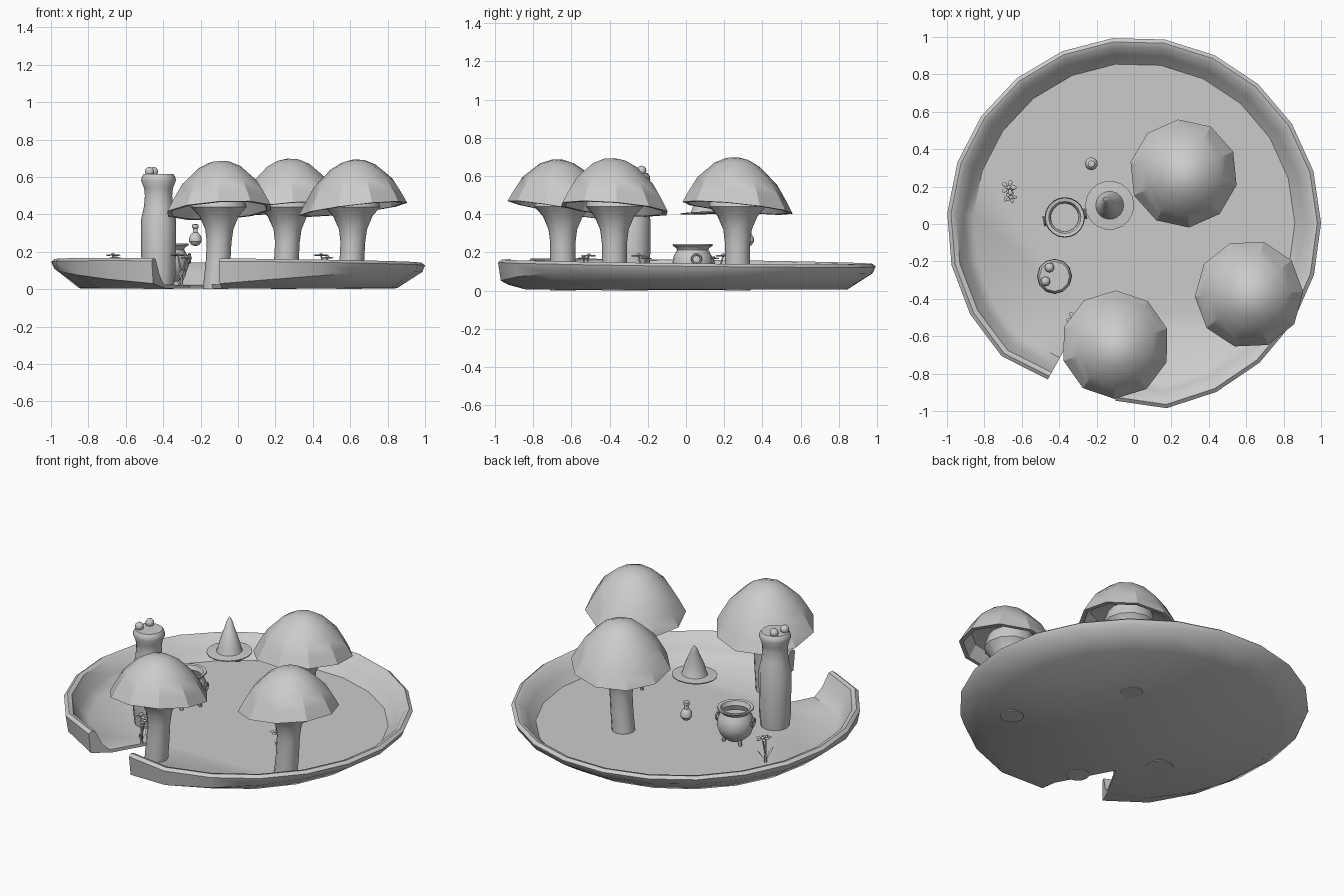
import bpy, bmesh
from math import cos, sin, pi, radians, atan2
from mathutils import Vector, Matrix

if "Cube" in bpy.data.objects:
    bpy.data.objects.remove(bpy.data.objects["Cube"])


def finish(name, bm, loc=(0, 0, 0), angle=35):
    bmesh.ops.remove_doubles(bm, verts=bm.verts, dist=0.0002)
    bmesh.ops.recalc_face_normals(bm, faces=bm.faces)
    me = bpy.data.meshes.new(name)
    bm.to_mesh(me)
    bm.free()
    ob = bpy.data.objects.new(name, me)
    bpy.context.collection.objects.link(ob)
    ob.location = loc
    bpy.ops.object.select_all(action='DESELECT')
    ob.select_set(True)
    bpy.context.view_layer.objects.active = ob
    bpy.ops.object.shade_smooth_by_angle(angle=radians(angle))
    return ob


def lathe(name, profile, loc, n=12, tilt=(0, 0), bend=None, turn=0.0, angle=35):
    """Spin (r, z) points; tilt shears z, bend(z) shifts rings sideways."""
    bm = bmesh.new()
    rings = []
    for r, z in profile:
        bx, by = bend(z) if bend else (0, 0)
        ring = []
        for i in range(n):
            a = 2 * pi * i / n + turn
            x, y = r * cos(a), r * sin(a)
            ring.append(bm.verts.new((x + bx, y + by, z + tilt[0] * x + tilt[1] * y)))
        rings.append(ring)
    for p, q in zip(rings, rings[1:]):
        for i in range(n):
            bm.faces.new((p[i], p[(i + 1) % n], q[(i + 1) % n], q[i]))
    bmesh.ops.dissolve_degenerate(bm, dist=0.0002, edges=bm.edges)
    return finish(name, bm, loc, angle)


def ball(bm, loc, scale, rot=0.0):
    m = Matrix.Translation(loc) @ Matrix.Rotation(rot, 4, 'Z') @ Matrix.Diagonal((*scale, 1))
    bmesh.ops.create_uvsphere(bm, u_segments=10, v_segments=6, radius=1, matrix=m)


def tube(bm, a, b, r1, r2):
    a, b = Vector(a), Vector(b)
    d = b - a
    m = Matrix.Translation((a + b) / 2) @ d.to_track_quat('Z', 'Y').to_matrix().to_4x4()
    bmesh.ops.create_cone(bm, cap_ends=True, segments=6, radius1=r1, radius2=r2,
                          depth=d.length, matrix=m)


# Leaf-pad dish with a wedge notch at the front
bm = bmesh.new()
apex = Vector((-0.26, -0.47))
cols, segs = [], 21
start, end = 264, 241 + 360
for i in range(segs + 1):
    a = radians(start + (end - start) * i / segs)
    near = min(i, segs - i) * (end - start) / segs
    k = min(near / 60, 1)
    rad = 0.95 + 0.05 * min(near / 16, 1)
    R = Vector((cos(a), sin(a))) * rad
    rim = 0.012 - 0.01 * R.x - 0.012 * R.y
    zb = 0.03 + 0.06 * k + rim * k
    section = [(0.86, 0.025), (0.91, 0.075), (0.955, 0.133 + rim), (0.98, 0.14 + rim),
               (1.0, 0.125 + rim), (0.985, zb), (0.85, 0.005)]
    cols.append([bm.verts.new((*apex, 0.022))]
                + [bm.verts.new((*(R * f), z)) for f, z in section]
                + [bm.verts.new((*apex, 0.003))])
for c, d in zip(cols, cols[1:]):
    for j in range(len(c) - 1):
        bm.faces.new((c[j], d[j], d[j + 1], c[j + 1]))
bm.faces.new(cols[0])
bm.faces.new(list(reversed(cols[-1])))
finish('leaf_pad', bm, angle=45)

# Three mushrooms: hollow ten-sided caps on flared stems
cap = [(0, .69), (.06, .68), (.12, .65), (.21, .565), (.255, .49), (.29, .425),
       (.265, .425), (.22, .5), (.12, .54), (0, .55)]
stem = [(0, 0), (.068, 0), (.066, .15), (.066, .25), (.075, .32), (.105, .39),
        (.15, .44), (.13, .52), (0, .54)]
for n, (x, y, tx, ty, dz) in enumerate([(-.1, -.645, .06, -.17, -.005),
                                        (.615, -.375, .12, -.08, .003),
                                        (.265, .27, .08, -.1, .008)]):
    lathe(f'mushroom_cap_{n + 1}', cap, (x, y, dz), 10, (tx, ty), turn=0.3 + n, angle=30)
    lathe(f'mushroom_stem_{n + 1}', stem, (x - .01, y, 0), 12,
          bend=lambda z: (.02 * sin(z * 5) - .01, 0))

# Waisted post with two small balls on top
lathe('post', [(0, 0), (.08, 0), (.09, .08), (.093, .2), (.094, .37), (.078, .44),
               (.073, .5), (.077, .54), (.093, .58), (.09, .6), (.08, .615), (0, .615)],
      (-.425, -.28, 0), 12)
bm = bmesh.new()
for x, y in [(-.452, -.233), (-.473, -.307)]:
    ball(bm, (x, y, .628), (.026, .026, .026))
finish('post_balls', bm)

# Cauldron with liquid, ring handles and three feet
cx, cy = -.37, .035
lathe('cauldron', [(0, .035), (.05, .042), (.09, .08), (.108, .13), (.1, .18), (.082, .212),
                   (.086, .222), (.106, .236), (.104, .243), (.086, .24), (.075, .215),
                   (.085, .185), (0, .185)], (cx, cy, 0), 20)
bm = bmesh.new()
for i in range(3):
    a = 2 * pi * i / 3 + .5
    tube(bm, (cx + .06 * cos(a), cy + .06 * sin(a), .06),
         (cx + .072 * cos(a), cy + .072 * sin(a), .005), .013, .009)
finish('cauldron_feet', bm)
for i, s in enumerate((1, -1)):
    bpy.ops.mesh.primitive_torus_add(major_segments=14, minor_segments=6, major_radius=.024,
                                     minor_radius=.006, location=(cx + .11 * s, cy + .02 * s, .165),
                                     rotation=(0, pi / 2, .2))
    bpy.context.object.name = f'cauldron_handle_{i + 1}'
    bpy.ops.object.shade_smooth_by_angle()

# Pointed hat with a bent tip and wide brim
lathe('hat', [(0, .4), (.13, .402), (.131, .408), (.075, .412), (.068, .43), (.055, .48),
              (.036, .53), (.026, .555), (.02, .575), (.007, .6), (0, .61)],
      (-.13, .1, 0), 18, tilt=(.02, .03),
      bend=lambda z: (-.02 * max(0, (z - .48) / .12), .03 * max(0, (z - .48) / .12)))

# Floating round flask
lathe('flask', [(0, .23), (.02, .236), (.034, .255), (.034, .275), (.023, .294), (.013, .302),
                (.012, .325), (.018, .328), (.018, .346), (0, .348)], (-.228, .322, 0), 14)

# Flowers: stems, leaves and petalled heads
for n, (x, y, turn) in enumerate([(-.67, .165, 0), (-.3, -.53, .8), (.468, -.23, 2.2)]):
    bm = bmesh.new()
    tube(bm, (x, y, .01), (x, y, .09), .009, .006)
    for dx, dy, z, r in [(.0, .03, .182, .042), (.012, -.022, .168, .032)]:
        hx = x + dx * cos(turn) - dy * sin(turn)
        hy = y + dx * sin(turn) + dy * cos(turn)
        tube(bm, (x, y, .075), (hx, hy, z), .006, .004)
        ball(bm, (hx, hy, z + .004), (.011, .011, .008))
        for i in range(5):
            a = 2 * pi * i / 5 + turn
            ball(bm, (hx + r * .62 * cos(a), hy + r * .62 * sin(a), z),
                 (r * .38, r * .27, .004), a)
    for a in (turn - 2, turn + .9):
        d = Vector((cos(a), sin(a), 0))
        side = Vector((-d.y, d.x, 0)) * .012
        base = Vector((x, y, .03))
        mid = base + d * .03 + Vector((0, 0, .05))
        pts = [base, mid + side, base + d * .055 + Vector((0, 0, .08)), mid - side]
        bm.faces.new([bm.verts.new(p) for p in pts])
    finish(f'flower_{n + 1}', bm)
